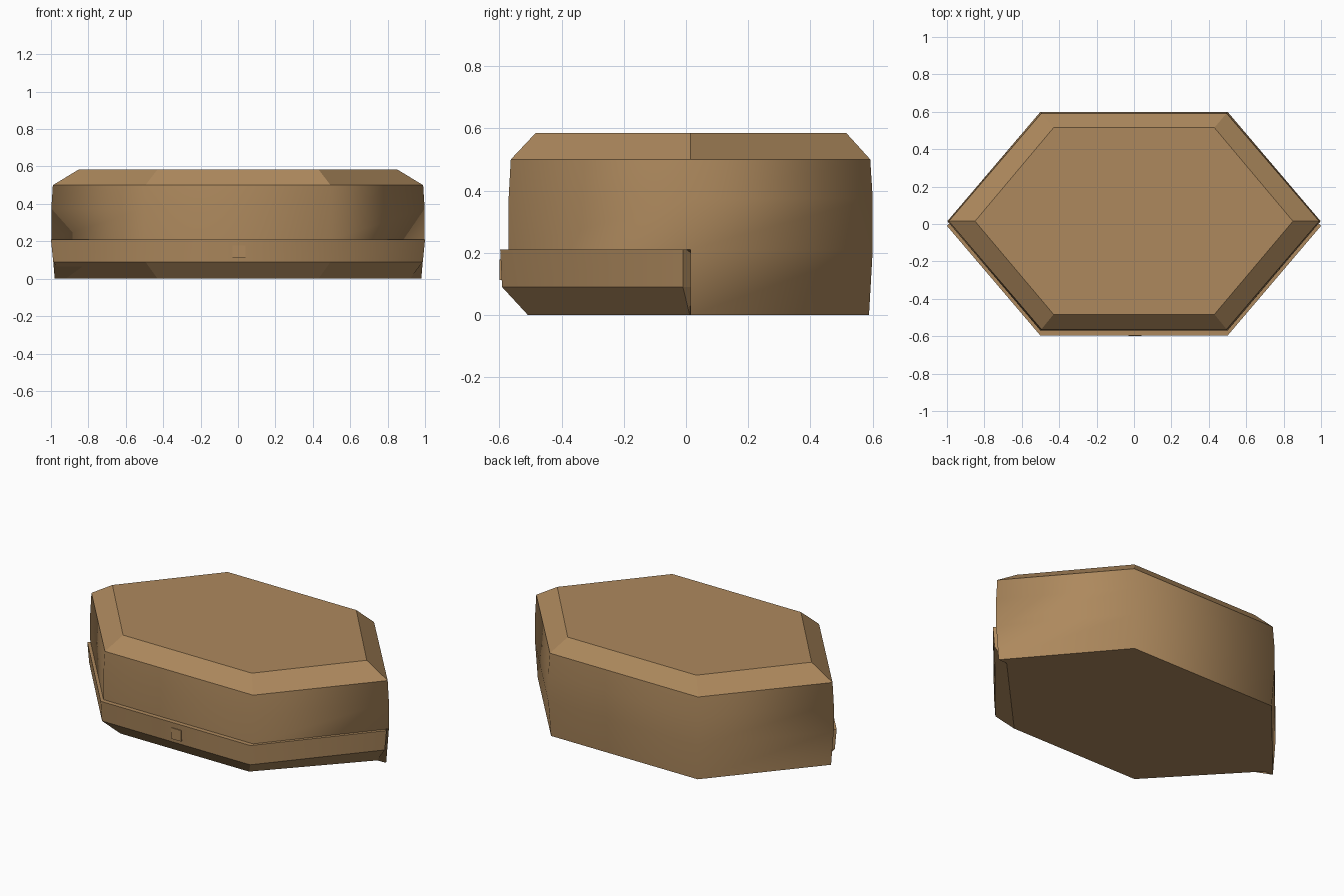
import bpy, bmesh

if "Cube" in bpy.data.objects:
    bpy.data.objects.remove(bpy.data.objects["Cube"])

brown = bpy.data.materials.new("warm_brown")
brown.diffuse_color = (0.42, 0.25, 0.11, 1)
brown.use_nodes = True
brown.node_tree.nodes["Principled BSDF"].inputs["Base Color"].default_value = brown.diffuse_color


def hexagon(z, side_x, side_y, corner_x, front_y, back_y, back_x=None):
    """Six-sided outline, anticlockwise from the right-hand point."""
    bx = corner_x if back_x is None else back_x
    return [(side_x, side_y, z), (bx, back_y, z), (-bx, back_y, z),
            (-side_x, side_y, z), (-corner_x, front_y, z), (corner_x, front_y, z)]


def loft(name, rings, is_smooth):
    """Join stacked outlines into a closed solid; is_smooth(band, side) picks shading."""
    bm = bmesh.new()
    loops = [[bm.verts.new(p) for p in r] for r in rings]
    for b in range(len(loops) - 1):
        lo, hi = loops[b], loops[b + 1]
        for i in range(6):
            j = (i + 1) % 6
            bm.faces.new((lo[i], lo[j], hi[j], hi[i])).smooth = is_smooth(b, i)
    bm.faces.new(list(reversed(loops[0])))
    bm.faces.new(loops[-1])
    bmesh.ops.recalc_face_normals(bm, faces=bm.faces[:])
    me = bpy.data.meshes.new(name)
    bm.to_mesh(me)
    bm.free()
    me.materials.append(brown)
    ob = bpy.data.objects.new(name, me)
    bpy.context.collection.objects.link(ob)
    return ob


# Main shell: full-height back wall, overhanging front, chamfered top
loft("main_shell", [
    hexagon(0.00, 0.98, 0.015, 0.43, 0.00, 0.588, 0.49),
    hexagon(0.21, 0.998, 0.015, 0.50, -0.57, 0.60),
    hexagon(0.375, 0.998, 0.015, 0.50, -0.57, 0.60),
    hexagon(0.50, 0.99, 0.015, 0.495, -0.563, 0.592),
    hexagon(0.585, 0.85, 0.015, 0.43, -0.483, 0.515),
], lambda b, i: b in (1, 2) or (b == 0 and i < 3))

# Front tray: protruding lower band with a chamfered underside
loft("front_tray", [
    hexagon(0.00, 0.92, 0.012, 0.43, -0.508, 0.10, 0.85),
    hexagon(0.09, 0.988, -0.01, 0.495, -0.591, 0.10, 0.88),
    hexagon(0.21, 1.00, -0.01, 0.50, -0.597, 0.10, 0.88),
], lambda b, i: b == 1 and i > 2)

# Small square latch plate on the front band
bpy.ops.mesh.primitive_cube_add(size=1, location=(0.005, -0.596, 0.145))
latch = bpy.context.object
latch.name = "front_latch"
latch.scale = (0.068, 0.008, 0.066)
latch.data.materials.append(brown)
